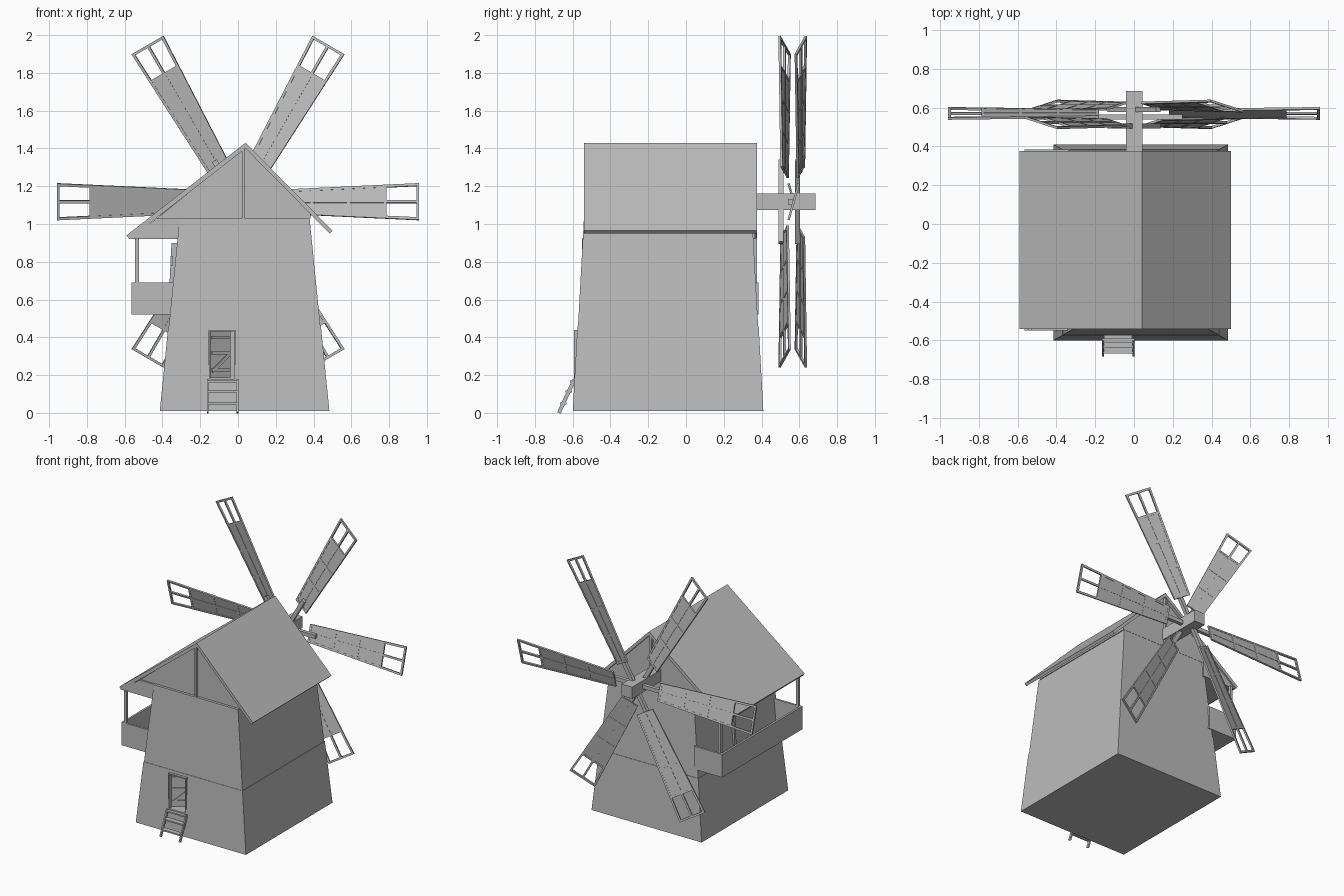
import bpy, bmesh, math
from mathutils import Matrix, Vector

if "Cube" in bpy.data.objects:
    bpy.data.objects.remove(bpy.data.objects["Cube"], do_unlink=True)

GREY = (0.5, 0.5, 0.5, 1)
mat = bpy.data.materials.new("plain grey")
mat.use_nodes = True
mat.diffuse_color = GREY
mat.node_tree.nodes["Principled BSDF"].inputs["Base Color"].default_value = GREY


def finish(name, bm):
    bmesh.ops.recalc_face_normals(bm, faces=bm.faces)
    me = bpy.data.meshes.new(name)
    bm.to_mesh(me)
    bm.free()
    me.materials.append(mat)
    ob = bpy.data.objects.new(name, me)
    bpy.context.collection.objects.link(ob)
    return ob


def add_box(bm, x, y, z):
    """Box from (low, high) pairs."""
    lo, hi = Vector((x[0], y[0], z[0])), Vector((x[1], y[1], z[1]))
    m = Matrix.Translation((lo + hi) / 2) @ Matrix.Diagonal((*(hi - lo), 1))
    bmesh.ops.create_cube(bm, size=1, matrix=m)


def add_bar(bm, p, q, side, width, depth):
    """Rectangular bar from p to q; side is the direction of its width."""
    p, q, side = Vector(p), Vector(q), Vector(side)
    d = q - p
    n = d.cross(side).normalized()
    s = n.cross(d).normalized()
    m = Matrix((s * width, n * depth, d)).transposed().to_4x4()
    bmesh.ops.create_cube(bm, size=1, matrix=Matrix.Translation((p + q) / 2) @ m)


def add_skin(bm, ring_a, ring_b):
    """Closed solid between two matching rings of points."""
    a = [bm.verts.new(v) for v in ring_a]
    b = [bm.verts.new(v) for v in ring_b]
    bm.faces.new(a)
    bm.faces.new(b[::-1])
    for i in range(len(a)):
        j = (i + 1) % len(a)
        bm.faces.new((a[i], b[i], b[j], a[j]))


def box(name, x, y, z):
    bm = bmesh.new()
    add_box(bm, x, y, z)
    return finish(name, bm)


def prism(name, profile, y0, y1):
    bm = bmesh.new()
    add_skin(bm, [(x, y0, z) for x, z in profile], [(x, y1, z) for x, z in profile])
    return finish(name, bm)


# Tapered tower in two storeys
def tower_ring(z, inset=0):
    hx, hy = 0.45 - 0.1 * z - inset, 0.505 - 0.055 * z - inset
    return [(0.035 + sx * hx, -0.095 + sy * hy, z)
            for sx, sy in ((-1, -1), (1, -1), (1, 1), (-1, 1))]


def storey(name, z0, z1, inset=0):
    bm = bmesh.new()
    add_skin(bm, tower_ring(z0, inset), tower_ring(z1, inset))
    return finish(name, bm)


lower = storey("lower_storey", 0.01, 0.46)
storey("upper_storey", 0.46, 1.03, 0.003)

# Doorway cut into the lower storey
cutter = box("doorway_cutter", (-0.155, -0.01), (-0.7, -0.3), (0.18, 0.44))
cutter.hide_render = True
mod = lower.modifiers.new("doorway", "BOOLEAN")
mod.object = cutter
mod.operation = "DIFFERENCE"
mod.solver = "EXACT"
bpy.context.view_layer.objects.active = lower
bpy.ops.object.modifier_apply(modifier=mod.name)
bpy.data.objects.remove(cutter, do_unlink=True)

# Door frame
bm = bmesh.new()
for x in (-0.155, -0.018):
    add_box(bm, (x, x + 0.008), (-0.594, -0.56), (0.18, 0.44))
add_box(bm, (-0.155, -0.01), (-0.594, -0.56), (0.432, 0.44))
finish("door_frame", bm)

# Braced plank door, standing ajar
bm = bmesh.new()
add_box(bm, (0, 0.13), (0, 0.01), (0.185, 0.43))
for z in (0.22, 0.31, 0.39):
    add_box(bm, (0.005, 0.125), (-0.008, 0), (z, z + 0.015))
add_bar(bm, (0.01, -0.004, 0.22), (0.12, -0.004, 0.31), (0, 1, 0), 0.008, 0.015)
door = finish("front_door", bm)
door.location = (-0.146, -0.565, 0)
door.rotation_euler.z = math.radians(35)

# Entrance ladder
bm = bmesh.new()
foot, head = Vector((0, -0.673, 0)), Vector((0, -0.592, 0.175))
for x in (-0.16, -0.003):
    add_bar(bm, foot + Vector((x, 0, 0)), head + Vector((x, 0, 0)), (1, 0, 0), 0.01, 0.02)
for t in (0.28, 0.65, 0.95):
    c = foot.lerp(head, t)
    add_box(bm, (-0.16, -0.003), (c.y - 0.018, c.y + 0.018), (c.z - 0.005, c.z + 0.005))
finish("entrance_ladder", bm)

# Gable attic, porch ceiling and gable posts
prism("gable_attic", [(-0.43, 1.03), (0.385, 1.03), (0.385, 1.055), (0.04, 1.405)], -0.522, 0.352)
prism("porch_ceiling", [(-0.57, 0.92), (-0.3, 0.92), (-0.3, 1.03), (-0.43, 1.03), (-0.57, 0.93)],
      -0.535, 0.365)
for name, y in (("front_gable_post", -0.53), ("back_gable_post", 0.36)):
    box(name, (0.022, 0.037), (y - 0.01, y + 0.01), (1.03, 1.395))

# Roof with a longer slope over the balcony
prism("roof", [(0.04, 1.43), (0.5, 0.965), (0.485, 0.95), (0.04, 1.4), (-0.575, 0.92),
               (-0.59, 0.94)], -0.54, 0.375)

# Side balcony
bm = bmesh.new()
add_box(bm, (-0.565, -0.33), (-0.55, 0.385), (0.52, 0.535))
add_box(bm, (-0.565, -0.55), (-0.55, 0.385), (0.52, 0.69))
for y in (-0.55, 0.37):
    add_box(bm, (-0.565, -0.335), (y, y + 0.015), (0.52, 0.69))
finish("balcony", bm)
for name, y in (("front_balcony_post", -0.54), ("back_balcony_post", 0.365)):
    box(name, (-0.545, -0.525), (y - 0.01, y + 0.01), (0.53, 0.925))

# Balcony door, open outward
bm = bmesh.new()
add_skin(bm, [(x, -0.06, z) for x, z in ((-0.37, 0.535), (-0.3, 0.535), (-0.3, 0.9), (-0.352, 0.9))],
         [(x, -0.04, z) for x, z in ((-0.37, 0.535), (-0.3, 0.535), (-0.3, 0.9), (-0.352, 0.9))])
add_box(bm, (-0.357, -0.345), (-0.07, -0.03), (0.78, 0.83))
finish("balcony_door", bm)

# Sail shaft
HUB_Z = 1.118
box("sail_shaft", (-0.041, 0.045), (0.2, 0.685), (HUB_Z - 0.043, HUB_Z + 0.043))


# Six pitched sails on three rods set one behind the other
def sail(name, degrees, y):
    a = math.radians(degrees)
    u = Vector((math.cos(a), 0, math.sin(a)))
    t = Vector((-math.sin(a), 0, math.cos(a)))
    w = (t + Vector((0, 0.28, 0))).normalized()
    n = u.cross(w)
    hub = Vector((0, y, HUB_Z))

    def half(r):
        return 0.06 + 0.041 * (r - 0.18) / 0.78

    def at(r, side, out=0):
        return hub + u * r + w * side * half(r) + n * out

    bm = bmesh.new()
    for s in (-0.93, 0, 0.93):
        add_bar(bm, at(0.18, s), at(0.958, s), w, 0.014, 0.012)
    for r in (0.19, 0.39, 0.585, 0.78, 0.951):
        add_bar(bm, at(r, -1), at(r, 1), u, 0.014, 0.012)
    finish(name + "_frame", bm)

    corners = ((0.18, -1), (0.785, -1), (0.785, 1), (0.18, 1))
    bm = bmesh.new()
    add_skin(bm, [at(r, s, -0.004) for r, s in corners], [at(r, s, 0.004) for r, s in corners])
    finish(name + "_cloth", bm)


for name, degrees, y in (("level", 0, 0.57), ("rising", 60, 0.608), ("falling", 120, 0.522)):
    sail(name + "_sail_1", degrees, y)
    sail(name + "_sail_2", degrees + 180, y)
    a = math.radians(degrees)
    reach = Vector((math.cos(a), 0, math.sin(a))) * 0.25
    centre = Vector((0, y - 0.018, HUB_Z))
    bm = bmesh.new()
    add_bar(bm, centre - reach, centre + reach, (0, 1, 0), 0.026, 0.028)
    finish(name + "_rod", bm)
